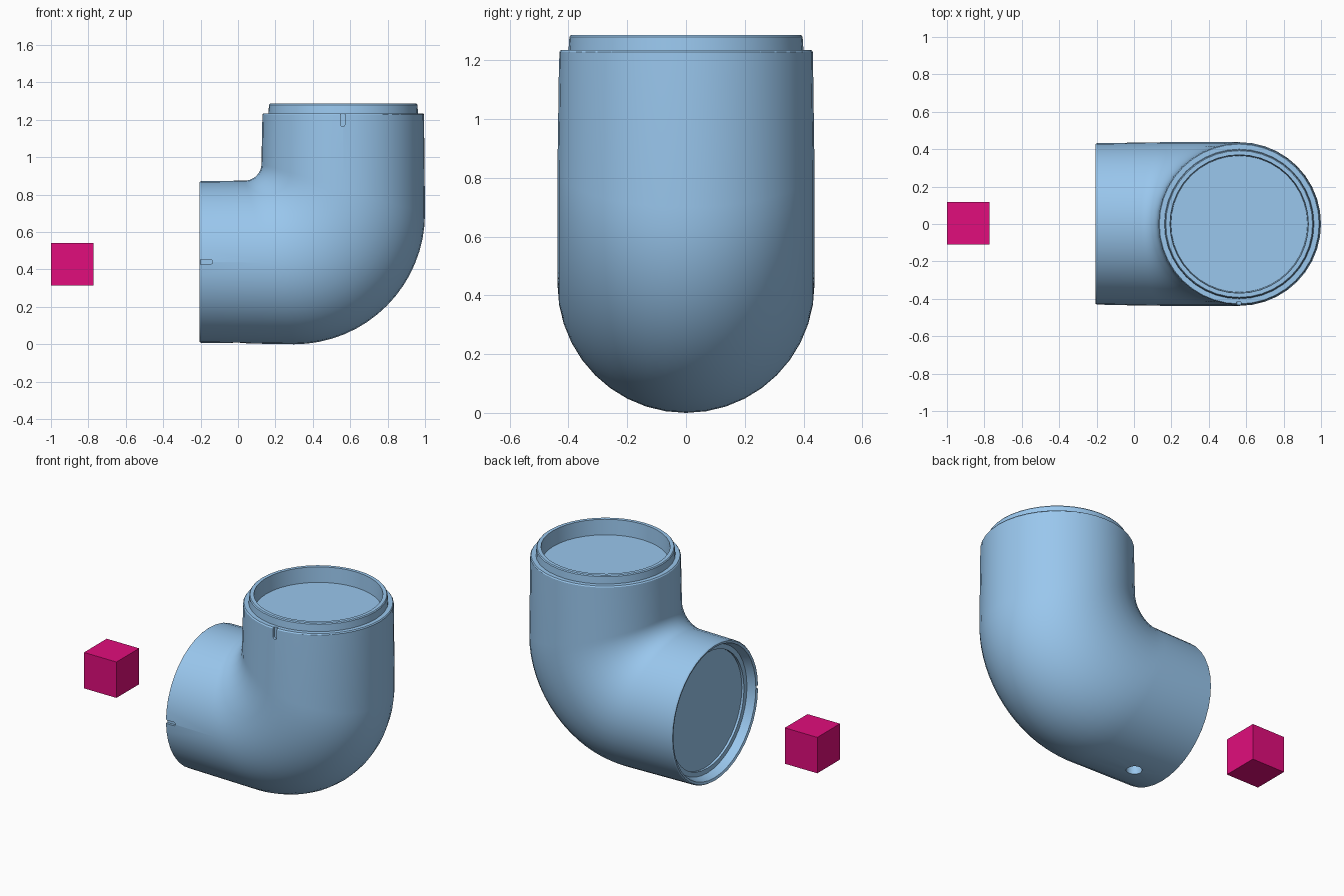
import bpy, bmesh, math
from mathutils import Vector

if "Cube" in bpy.data.objects:
    bpy.data.objects.remove(bpy.data.objects["Cube"])

SIDES = 40
AX_Z = 0.44      # height of the side arm's axis
AX_X = 0.5625    # position of the upright arm's axis


def material(name, color):
    m = bpy.data.materials.new(name)
    m.diffuse_color = color
    m.use_nodes = True
    m.node_tree.nodes["Principled BSDF"].inputs["Base Color"].default_value = m.diffuse_color
    return m


def finish(name, bm, mat=None):
    bmesh.ops.recalc_face_normals(bm, faces=bm.faces)
    me = bpy.data.meshes.new(name)
    bm.to_mesh(me)
    bm.free()
    ob = bpy.data.objects.new(name, me)
    bpy.context.collection.objects.link(ob)
    if mat:
        me.materials.append(mat)
    return ob


def side(x, r):
    return (x, AX_Z + r), (x, AX_Z - r), r


def top(z, r):
    return (AX_X - r, z), (AX_X + r, z), r


# Elbow sections: inner-bend point, outer-bend point, half width
sections = [side(-0.135, 0.365), side(-0.15, 0.365), side(-0.15, 0.395),
            side(-0.20, 0.412), side(-0.205, 0.427), side(-0.198, 0.432)]
for i in range(17):
    t = math.radians(90) * i / 16
    s, c = math.sin(t), math.cos(t)
    sections.append(((0.035 + 0.09 * s, 0.965 - 0.09 * c),
                     (0.30 + 0.70 * s, 0.70 - 0.70 * c), 0.4375))
sections += [top(1.228, 0.432), top(1.235, 0.427), top(1.235, 0.40),
             top(1.28, 0.397), top(1.286, 0.392), top(1.286, 0.37), top(1.19, 0.365)]

# Pipe elbow lofted through the sections, with socket and spigot ends
bm = bmesh.new()
rings = []
for pi, po, w in sections:
    a, b = Vector((pi[0], 0, pi[1])), Vector((po[0], 0, po[1]))
    mid, half = (a + b) / 2, (b - a) / 2
    ring = []
    for k in range(SIDES):
        p = math.tau * k / SIDES
        ring.append(bm.verts.new(mid + half * math.cos(p) + Vector((0, w * math.sin(p), 0))))
    rings.append(ring)
for r0, r1 in zip(rings, rings[1:]):
    for k in range(SIDES):
        n = (k + 1) % SIDES
        bm.faces.new((r0[k], r0[n], r1[n], r1[k]))
bm.faces.new(rings[0])
bm.faces.new(rings[-1])
elbow = finish("pipe_elbow", bm, material("pale_blue", (0.32, 0.57, 0.85, 1)))


# Cutters: alignment slots with one rounded end, and the drain hole
def slot(name, x, z, direction, length, w):
    d = Vector((direction[0], 0, direction[1]))
    n = Vector((-d.z, 0, d.x))
    base = Vector((x, -0.50, z))
    pts = [base + n * w]
    for k in range(9):
        a = math.pi * k / 8
        pts.append(base + d * (length - w + w * math.sin(a)) + n * (w * math.cos(a)))
    pts.append(base - n * w)
    bm = bmesh.new()
    face = bm.faces.new([bm.verts.new(p) for p in pts])
    ext = bmesh.ops.extrude_face_region(bm, geom=[face])["geom"]
    bmesh.ops.translate(bm, vec=(0, 0.083, 0),
                        verts=[v for v in ext if isinstance(v, bmesh.types.BMVert)])
    return finish(name, bm)


cutters = [slot("upper_slot_cutter", 0.56, 1.26, (0, -1), 0.095, 0.013),
           slot("side_slot_cutter", -0.23, AX_Z, (1, 0), 0.095, 0.011)]
bm = bmesh.new()
bmesh.ops.create_cone(bm, cap_ends=True, segments=24, radius1=0.045, radius2=0.045, depth=0.12)
hole = finish("drain_hole_cutter", bm)
hole.location = (0.0, 0, 0)
cutters.append(hole)

for cut in cutters:
    cut.hide_render = True
    mod = elbow.modifiers.new(cut.name, 'BOOLEAN')
    mod.operation = 'DIFFERENCE'
    mod.solver = 'EXACT'
    mod.object = cut

# Bake the cuts, then remove the cutters
bpy.context.view_layer.update()
baked = bpy.data.meshes.new_from_object(
    elbow.evaluated_get(bpy.context.evaluated_depsgraph_get()))
elbow.modifiers.clear()
elbow.data = baked
for cut in cutters:
    bpy.data.objects.remove(cut)

bpy.ops.object.select_all(action='DESELECT')
elbow.select_set(True)
bpy.context.view_layer.objects.active = elbow
bpy.ops.object.shade_smooth_by_angle(angle=math.radians(30))

# Floating reference cube
bm = bmesh.new()
bmesh.ops.create_cube(bm, size=0.227)
cube = finish("reference_cube", bm, material("magenta", (0.75, 0.004, 0.20, 1)))
cube.location = (-0.8865, 0.003, 0.428)
